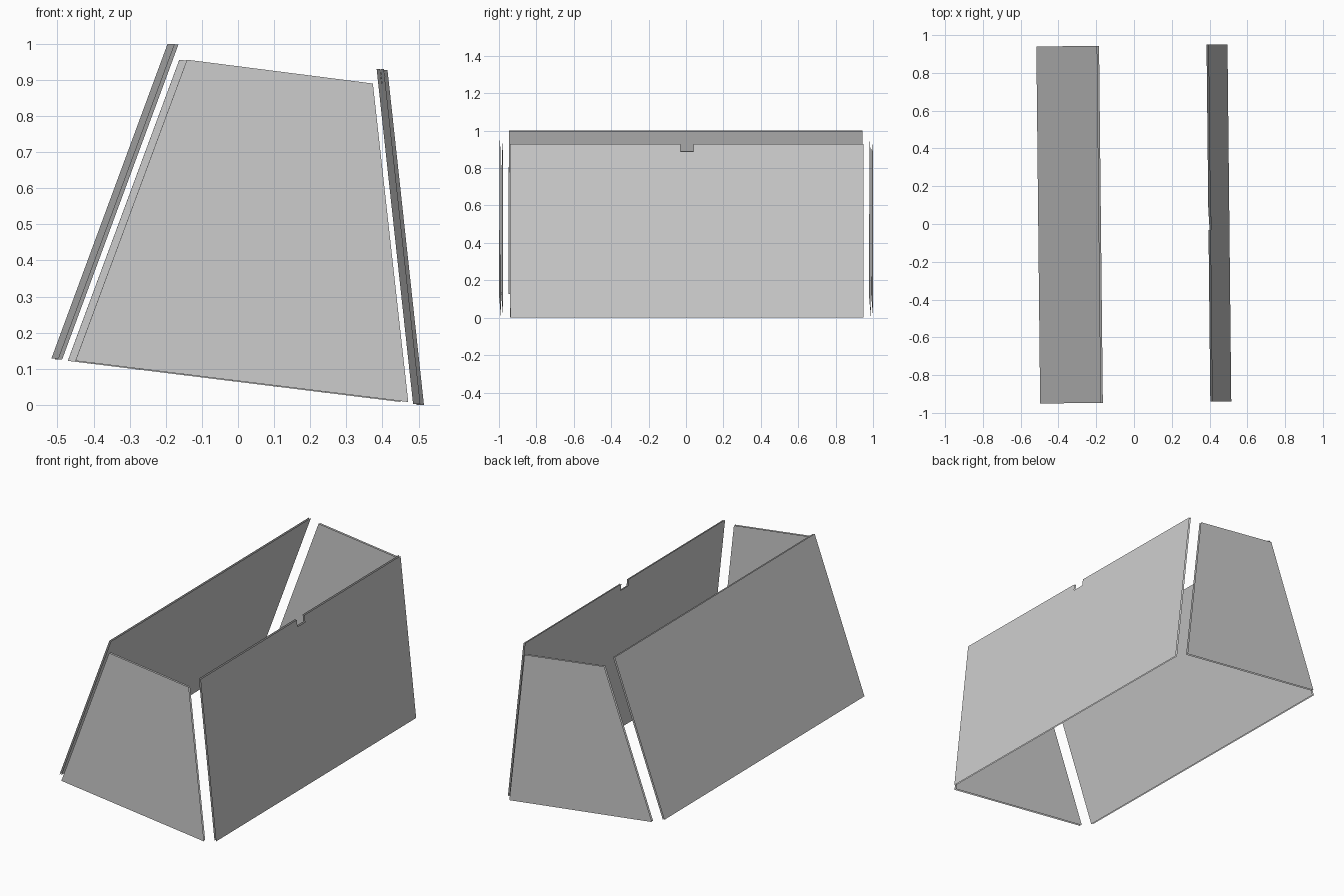
import bpy, bmesh
from mathutils import Matrix, Vector

cube = bpy.data.objects.get("Cube")
if cube:
    bpy.data.objects.remove(cube, do_unlink=True)

GREY = (0.61, 0.61, 0.61, 1)
grey = bpy.data.materials.new("plain grey")
grey.use_nodes = True
grey.diffuse_color = GREY
grey.node_tree.nodes["Principled BSDF"].inputs["Base Color"].default_value = GREY

YAW = Matrix.Rotation(0.0106, 4, "Z")   # whole shell sits slightly turned
HALF = 0.945                            # half length of the long walls


def double_skin(name, outer, offset):
    """Thin panel made of two parallel skins with open edges."""
    bm = bmesh.new()
    shift = Vector(offset)
    outer = [Vector(p) for p in outer]
    bm.faces.new([bm.verts.new(p) for p in outer])
    bm.faces.new([bm.verts.new(p + shift) for p in reversed(outer)])
    bm.transform(YAW)
    mesh = bpy.data.meshes.new(name)
    bm.to_mesh(mesh)
    bm.free()
    mesh.materials.append(grey)
    obj = bpy.data.objects.new(name, mesh)
    bpy.context.collection.objects.link(obj)
    return obj


def wall(name, bottom, top, profile, offset):
    """Leaning long wall: profile is (y, height fraction) up the slope."""
    b, t = Vector(bottom), Vector(top)
    pts = [b.lerp(t, f) + Vector((0, y, 0)) for y, f in profile]
    if b.x < 0:
        pts.reverse()
    double_skin(name, pts, offset)


plain = [(-HALF, 0), (HALF, 0), (HALF, 1), (-HALF, 1)]
n, d = 0.035, 0.957                     # notch half width and floor
notched = plain[:3] + [(n, 1), (n, d), (-n, d), (-n, 1)] + plain[3:]

# Long leaning walls
wall("right_side_wall", (-0.507, 0, 0.128), (-0.185, 0, 1.0), plain, (0.01, 0, -0.002))
wall("left_side_wall", (0.505, 0, 0.0), (0.404, 0, 0.928), notched, (-0.01, 0, 0.002))

# Trapezoid end walls
corners = [(-0.461, 0.122), (0.461, 0.008), (0.363, 0.89), (-0.152, 0.956)]
for name, side in (("front_end_wall", -1), ("back_end_wall", 1)):
    pts = [(x, side * 0.995, z) for x, z in corners]
    double_skin(name, pts[::-side], (0, -side * 0.012, 0))
